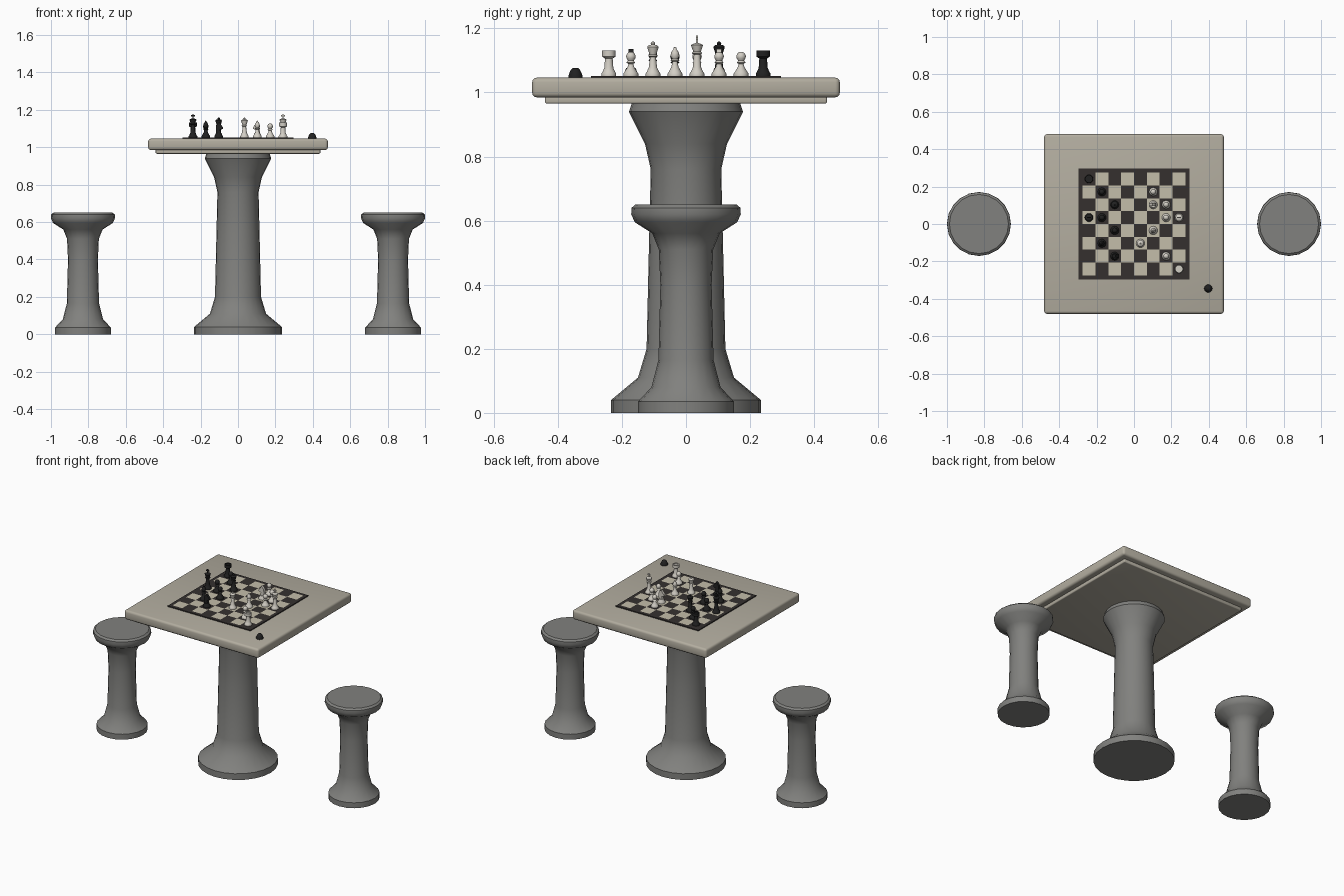
import bpy, bmesh
from math import radians, sin, cos, tau
from mathutils import Matrix, Vector

if "Cube" in bpy.data.objects:
    bpy.data.objects.remove(bpy.data.objects["Cube"])


def material(name, r, g, b):
    m = bpy.data.materials.new(name)
    m.diffuse_color = (r, g, b, 1)
    m.use_nodes = True
    m.node_tree.nodes["Principled BSDF"].inputs["Base Color"].default_value = m.diffuse_color
    return m


STONE = material("grey_stone", 0.22, 0.22, 0.21)
TOP = material("beige_stone", 0.45, 0.42, 0.35)
DARK = material("dark_square", 0.035, 0.03, 0.028)
LIGHT = material("light_square", 0.55, 0.51, 0.40)
WHITE = material("white_piece", 0.65, 0.62, 0.56)
BLACK = material("black_piece", 0.015, 0.015, 0.015)


def finish(name, bm, mats, angle=40):
    bmesh.ops.recalc_face_normals(bm, faces=bm.faces)
    me = bpy.data.meshes.new(name)
    bm.to_mesh(me)
    bm.free()
    for m in mats:
        me.materials.append(m)
    me.shade_smooth()
    me.set_sharp_from_angle(angle=radians(angle))
    return me


def place(name, me, loc=(0, 0, 0), turn=0):
    ob = bpy.data.objects.new(name, me)
    ob.location = loc
    ob.rotation_euler.z = turn
    bpy.context.collection.objects.link(ob)
    return ob


def lathe(bm, profile, n):
    """Closed turned solid from (radius, height) points."""
    rings = [[bm.verts.new((r * cos(tau * i / n), r * sin(tau * i / n), z))
              for i in range(n)] for r, z in profile]
    for a, b in zip(rings, rings[1:]):
        for i in range(n):
            j = (i + 1) % n
            bm.faces.new((a[i], a[j], b[j], b[i]))
    bm.faces.new(rings[0][::-1])
    bm.faces.new(rings[-1])


def box(bm, size, centre):
    m = Matrix.Translation(centre) @ Matrix.Diagonal((*size, 1))
    return bmesh.ops.create_cube(bm, size=1, matrix=m)


def slab(name, half, z0, z1, bevel, mat):
    bm = bmesh.new()
    box(bm, (2 * half, 2 * half, z1 - z0), (0, 0, (z0 + z1) / 2))
    bmesh.ops.bevel(bm, geom=bm.edges[:], offset=bevel, segments=3,
                    profile=0.5, affect='EDGES')
    place(name, finish(name, bm, [mat]))


# Table: pedestal, lower slab, top
bm = bmesh.new()
lathe(bm, [(.234, 0), (.234, .04), (.15, .11), (.123, .2), (.115, .55), (.11, .76),
           (.128, .84), (.178, .94), (.168, .97)], 24)
place("table_pedestal", finish("table_pedestal", bm, [STONE]))
slab("table_lower_slab", .44, .965, .99, .006, TOP)
slab("table_top", .48, .985, 1.046, .014, TOP)

# Two stools
bm = bmesh.new()
lathe(bm, [(.15, 0), (.15, .035), (.108, .08), (.086, .165), (.08, .4), (.085, .51),
           (.105, .56), (.16, .595), (.171, .62), (.17, .64), (.158, .65)], 20)
stool = finish("stool", bm, [STONE])
place("left_stool", stool, (-.829, 0, 0))
place("right_stool", stool, (.829, 0, 0))

# Chequered board with dark border
P = .0688
cuts = [-.296] + [(i - 4) * P for i in range(9)] + [.296]
bm = bmesh.new()
grid = [[bm.verts.new((x, y, 1.052)) for y in cuts] for x in cuts]
for i in range(10):
    for j in range(10):
        f = bm.faces.new((grid[i][j], grid[i + 1][j], grid[i + 1][j + 1], grid[i][j + 1]))
        f.material_index = int(0 < i < 9 and 0 < j < 9 and (i + j) % 2 == 0)
rim = [e for e in bm.edges if e.is_boundary]
ext = bmesh.ops.extrude_edge_only(bm, edges=rim)["geom"]
for v in ext:
    if isinstance(v, bmesh.types.BMVert):
        v.co.z = 1.044
for f in ext:
    if isinstance(f, bmesh.types.BMFace):
        f.material_index = 0
place("chess_board", finish("chess_board", bm, [DARK, LIGHT], 30))

# Chess pieces: shared foot plus an upper profile for each kind
FOOT = [(.023, 0), (.023, .007), (.019, .013)]
UPPER = {
    "pawn": [(.01, .028), (.008, .037), (.014, .041), (.009, .047), (.014, .055),
             (.015, .062), (.011, .071), (.003, .075)],
    "rook": [(.014, .025), (.012, .054), (.021, .06), (.021, .079), (.014, .079), (.014, .073)],
    "bishop": [(.011, .028), (.008, .044), (.014, .048), (.009, .053), (.014, .062),
               (.012, .073), (.005, .083), (.004, .088), (.001, .09)],
    "queen": [(.013, .026), (.009, .058), (.015, .062), (.011, .067), (.018, .09),
              (.014, .095), (.006, .097), (.007, .102), (.002, .107)],
    "king": [(.013, .026), (.01, .066), (.017, .071), (.012, .076), (.019, .096), (.006, .102)],
    "knight": [(.017, .019), (.015, .024)],
}
HEAD = [(-.013, .022), (.013, .022), (.006, .042), (.022, .046), (.023, .055),
        (.008, .074), (.004, .084), (-.004, .077), (-.014, .062), (-.015, .042)]
cache = {}


def piece(kind, colour):
    if (kind, colour) not in cache:
        bm = bmesh.new()
        lathe(bm, FOOT + UPPER[kind], 12)
        if kind == "king":
            box(bm, (.006, .006, .028), (0, 0, .112))
            box(bm, (.02, .006, .006), (0, 0, .116))
        if kind == "knight":
            side = bm.faces.new([bm.verts.new((x, -.008, z)) for x, z in HEAD])
            out = bmesh.ops.extrude_face_region(bm, geom=[side], use_keep_orig=True)["geom"]
            bmesh.ops.translate(bm, vec=Vector((0, .016, 0)),
                                verts=[v for v in out if isinstance(v, bmesh.types.BMVert)])
        cache[kind, colour] = finish(kind, bm, [colour])
    return cache[kind, colour]


# (kind, column, row)
LAYOUT = {
    "black": [("rook", 0, 7), ("king", 0, 4), ("pawn", 1, 6), ("pawn", 1, 4), ("bishop", 1, 2),
              ("queen", 2, 5), ("pawn", 2, 3), ("knight", 2, 1)],
    "white": [("rook", 7, 0), ("king", 7, 4), ("pawn", 6, 1), ("pawn", 6, 4), ("pawn", 6, 5),
              ("pawn", 5, 6), ("knight", 5, 5), ("bishop", 5, 3), ("queen", 4, 2)],
}
for side, pieces in LAYOUT.items():
    white = side == "white"
    for kind, c, r in pieces:
        place(f"{side}_{kind}", piece(kind, WHITE if white else BLACK),
              ((c - 3.5) * P, (r - 3.5) * P, 1.052), tau / 2 if white else 0)

# Small black knob on the corner of the table
bm = bmesh.new()
lathe(bm, [(.022, 0), (.022, .007), (.019, .016), (.014, .026), (.009, .031), (.003, .032)], 12)
place("corner_knob", finish("corner_knob", bm, [BLACK]), (.397, -.345, 1.045))
